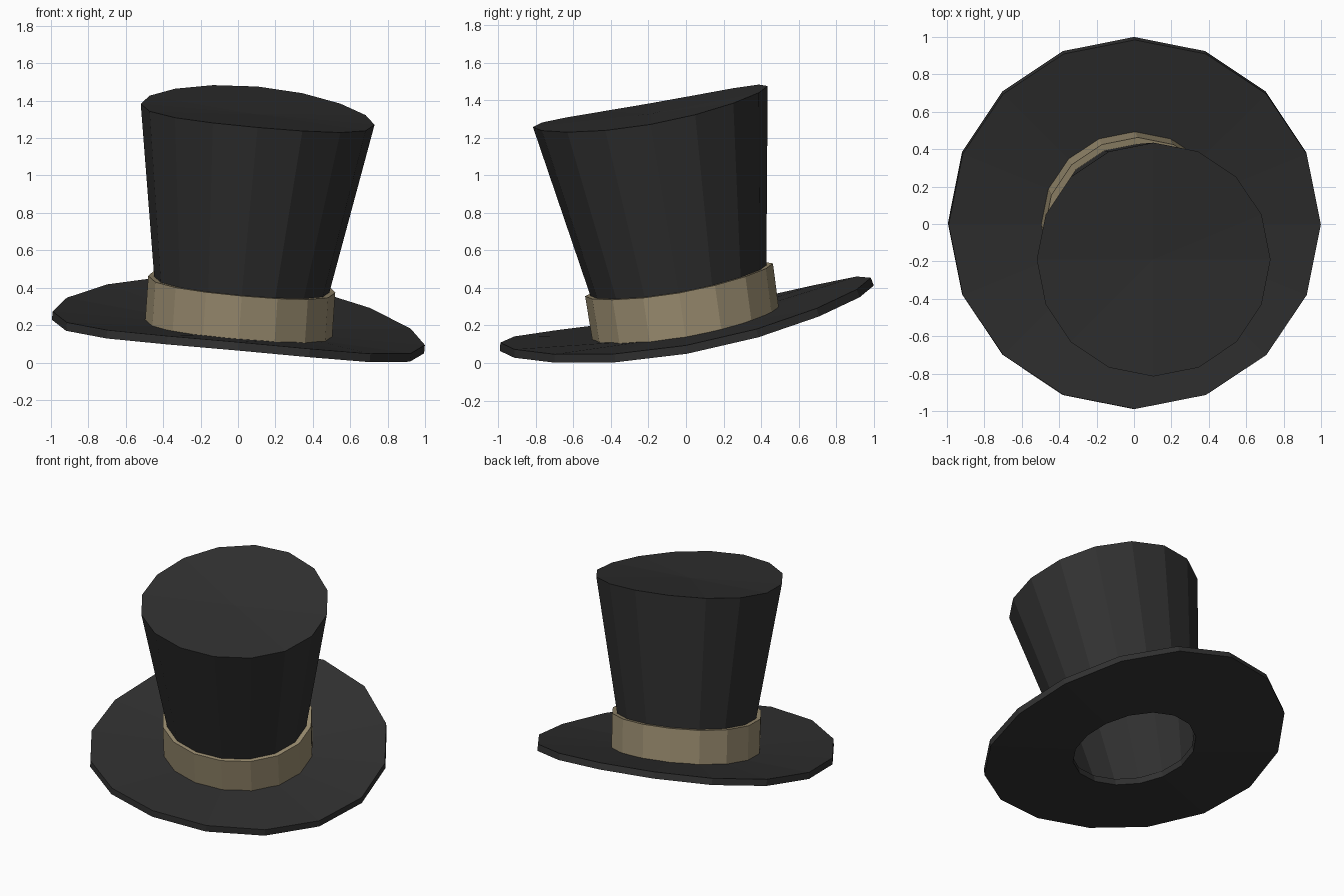
import bpy, bmesh, math
from mathutils import Vector

if "Cube" in bpy.data.objects:
    bpy.data.objects.remove(bpy.data.objects["Cube"])

SIDES = 16


def material(name, color):
    m = bpy.data.materials.new(name)
    m.diffuse_color = (*color, 1)
    m.use_nodes = True
    m.node_tree.nodes["Principled BSDF"].inputs["Base Color"].default_value = m.diffuse_color
    return m


black = material("black felt", (0.03, 0.03, 0.03))
tan = material("tan ribbon", (0.33, 0.27, 0.165))


def ring(centre, radius, lift=0.0):
    """Tilted ring that curls up to the back; lift moves it along the surface normal."""
    cx, cy, cz = centre
    pts = []
    for i in range(SIDES):
        a = 2 * math.pi * i / SIDES
        x, y = radius * math.cos(a), radius * math.sin(a)
        p = Vector((cx + x, cy + y, cz - 0.09 * x + 0.175 * y + 0.1 * y * y))
        n = Vector((0.09, -(0.175 + 0.2 * y), 1)).normalized()
        pts.append(p + n * lift)
    return pts


def loft(name, rings, mat, closed=False, caps=()):
    """Join rings with quads; closed links last to first, caps are ring indices with a centre fan."""
    bm = bmesh.new()
    vs = [[bm.verts.new(p) for p in r] for r in rings]
    count = len(vs) if closed else len(vs) - 1
    for k in range(count):
        a, b = vs[k], vs[(k + 1) % len(vs)]
        for i in range(SIDES):
            j = (i + 1) % SIDES
            bm.faces.new((a[i], a[j], b[j], b[i]))
    for c in caps:
        # centre of the fan sits on the curled surface
        mid = (vs[c][0].co + vs[c][SIDES // 2].co) / 2
        m = bm.verts.new(mid)
        for i in range(SIDES):
            bm.faces.new((vs[c][i], vs[c][(i + 1) % SIDES], m))
    bmesh.ops.recalc_face_normals(bm, faces=bm.faces)
    me = bpy.data.meshes.new(name)
    bm.to_mesh(me)
    bm.free()
    me.materials.append(mat)
    ob = bpy.data.objects.new(name, me)
    bpy.context.collection.objects.link(ob)
    return ob


# brim: curled disc with a round opening
BASE = (0, 0.005, 0.139)
loft("brim", [ring(BASE, 0.407), ring(BASE, 0.995),
              ring(BASE, 0.995, 0.045), ring(BASE, 0.407, 0.045)], black, closed=True)

# crown: hollow flared tube, closed at the top inside and out
loft("crown", [ring(BASE, 0.407, 0.002), ring((0.1, -0.183, 1.282), 0.585),
               ], black, caps=(1,))
loft("crown_outside", [ring(BASE, 0.44, 0.03), ring((0.02, -0.04, 0.415), 0.468),
                       ring((0.105, -0.19, 1.327), 0.625)], black, caps=(2,))

# hat band: ribbon standing on the brim, with a narrow ledge on top
TOP = (0.02, -0.037, 0.418)
loft("hat_band", [ring(BASE, 0.44, 0.04), ring(BASE, 0.5, 0.04),
                  ring(TOP, 0.5), ring(TOP, 0.462)], tan, closed=True)
